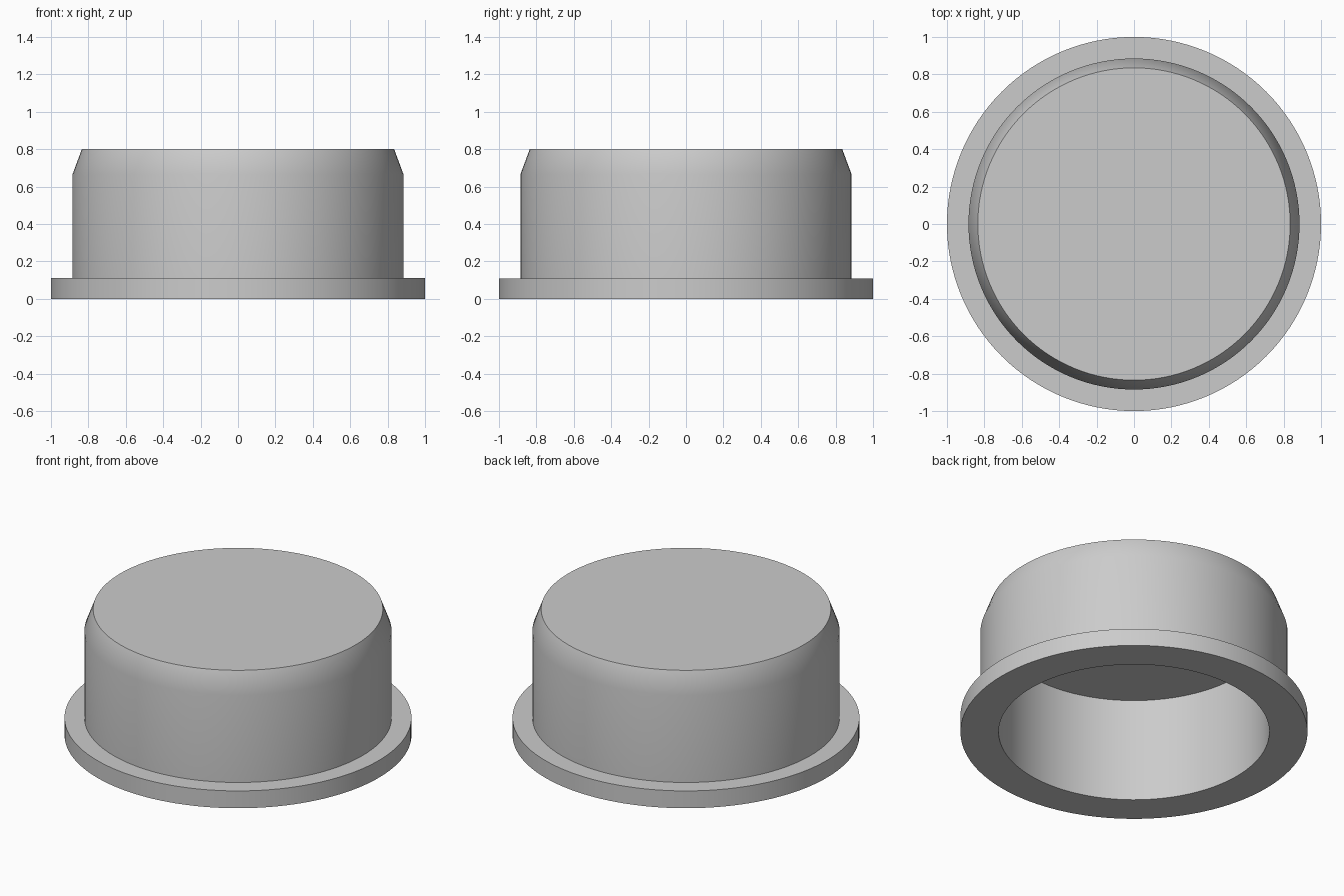
import bpy
import bmesh
from math import cos, sin, tau, radians

SEGMENTS = 128

cube = bpy.data.objects.get("Cube")
if cube:
    bpy.data.objects.remove(cube, do_unlink=True)

# Plain grey material
grey = bpy.data.materials.new("plain_grey")
grey.use_nodes = True
colour = (0.6, 0.6, 0.6, 1.0)
grey.diffuse_color = colour
grey.node_tree.nodes["Principled BSDF"].inputs["Base Color"].default_value = colour


def lathe(name, profile, material):
    """Revolve (radius, z) points around z and cap both ends with flat discs."""
    bm = bmesh.new()
    rings = [[bm.verts.new((r * cos(tau * i / SEGMENTS), r * sin(tau * i / SEGMENTS), z))
              for i in range(SEGMENTS)] for r, z in profile]
    for a, b in zip(rings, rings[1:]):
        for i in range(SEGMENTS):
            j = (i + 1) % SEGMENTS
            bm.faces.new((a[i], a[j], b[j], b[i]))
    bm.faces.new(rings[0])
    bm.faces.new(rings[-1])
    bmesh.ops.recalc_face_normals(bm, faces=bm.faces)
    mesh = bpy.data.meshes.new(name)
    bm.to_mesh(mesh)
    bm.free()
    mesh.materials.append(material)
    obj = bpy.data.objects.new(name, mesh)
    bpy.context.collection.objects.link(obj)
    return obj


# Hollow cap: inner ceiling, bore, flange, outer wall, tapered shoulder, top
cap = lathe("flanged_cap", [
    (0.78, 0.66),
    (0.78, 0.0),
    (1.0, 0.0),
    (1.0, 0.11),
    (0.885, 0.11),
    (0.885, 0.665),
    (0.835, 0.8),
], grey)

# Smooth round walls with crisp rims
bpy.ops.object.select_all(action="DESELECT")
cap.select_set(True)
bpy.context.view_layer.objects.active = cap
bpy.ops.object.shade_smooth_by_angle(angle=radians(30))
weighted = cap.modifiers.new("weighted_normals", "WEIGHTED_NORMAL")
weighted.keep_sharp = True
